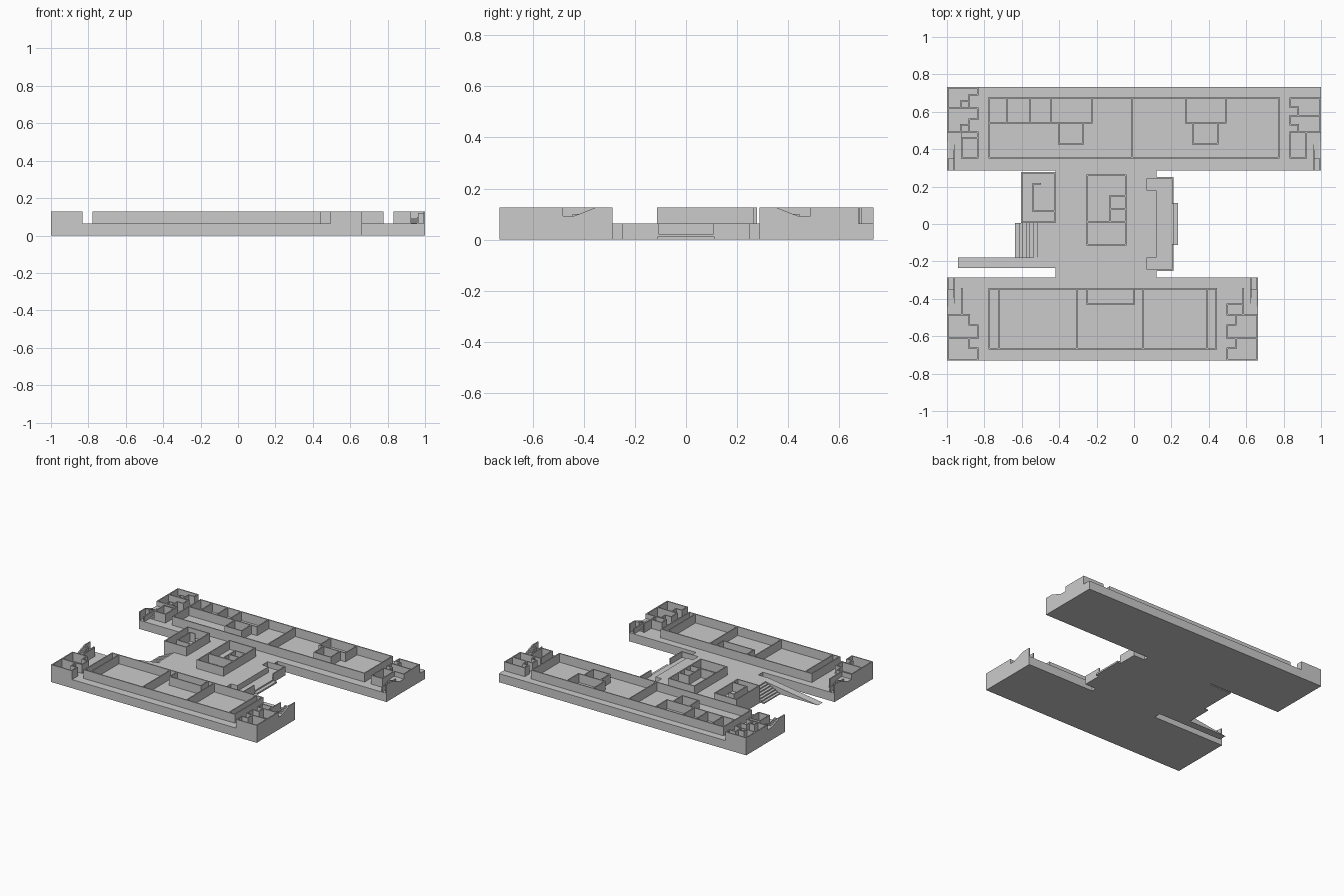
import bpy, bmesh

if "Cube" in bpy.data.objects:
    bpy.data.objects.remove(bpy.data.objects["Cube"])

F, H, T = 0.063, 0.127, 0.008   # floor level, wall top, wall thickness


def finish(name, bm):
    me = bpy.data.meshes.new(name)
    bmesh.ops.recalc_face_normals(bm, faces=bm.faces)
    bm.to_mesh(me)
    bm.free()
    ob = bpy.data.objects.new(name, me)
    bpy.context.collection.objects.link(ob)
    return ob


def prism(bm, pts, vec):
    vs = [bm.verts.new(p) for p in pts]
    f = bm.faces.new(vs)
    top = bmesh.ops.extrude_face_region(bm, geom=[f], use_keep_orig=True)
    bmesh.ops.translate(bm, vec=vec,
                        verts=[v for v in top['geom'] if isinstance(v, bmesh.types.BMVert)])


def box(bm, x0, x1, y0, y1, z0, z1):
    x0, x1 = sorted((x0, x1))
    y0, y1 = sorted((y0, y1))
    prism(bm, [(x0, y0, z0), (x1, y0, z0), (x1, y1, z0), (x0, y1, z0)], (0, 0, z1 - z0))


def walls(name, paths, z0=F, z1=H):
    """Thin walls along axis-aligned polylines."""
    bm = bmesh.new()
    h = T / 2
    for p in paths:
        for (ax, ay), (bx, by) in zip(p, p[1:]):
            box(bm, min(ax, bx) - h, max(ax, bx) + h, min(ay, by) - h, max(ay, by) + h, z0, z1)
    return finish(name, bm)


def rect(x0, x1, y0, y1):
    return [(x0, y0), (x1, y0), (x1, y1), (x0, y1), (x0, y0)]


# One flat base slab: two wings, the connecting hall and the west annex
bm = bmesh.new()
outline = [(-1, -.73), (.663, -.73), (.663, -.287), (.12, -.287), (.12, -.25), (.07, -.25),
           (.07, .25), (.12, .25), (.12, .287), (1, .287), (1, .733), (-1, .733), (-1, .287),
           (-.42, .287), (-.42, .278), (-.603, .278), (-.603, .005), (-.5, .005),
           (-.5, -.235), (-.42, -.235), (-.42, -.287), (-1, -.287)]
prism(bm, [(x, y, 0) for x, y in outline], (0, 0, F))
finish("base_slab", bm)

# North wing classroom block
walls("north_wing_walls", [
    rect(-.775, .775, .353, .675),
    [(-.775, .54), (-.225, .54), (-.225, .675)],
    *[[(x, .54), (x, .675)] for x in (-.68, -.555, -.445)],
    [(-.403, .54), (-.403, .43), (-.272, .43), (-.272, .54)],
    [(-.01, .353), (-.01, .675)],
    [(.278, .675), (.278, .54), (.49, .54), (.49, .675)],
    [(.315, .54), (.315, .43), (.448, .43), (.448, .54)]])

# South wing classroom block
walls("south_wing_walls", [
    rect(-.775, .44, -.667, -.345),
    *[[(x, -.667), (x, -.345)] for x in (-.722, -.305, .05, .392)],
    [(-.25, -.345), (-.25, -.43), (0, -.43), (0, -.345)]])


def end_block(name, xo, sx, sy, back, rooms):
    """Stair tower at a wing end: xo outer x, sx outward direction, sy outward y direction."""
    def X(d): return xo - sx * d
    # outer wall with the stair-shaped dip in its top
    bm = bmesh.new()
    prof = [(.287, F), (back, F), (back, H), (.487, H), (.487, .092), (.44, .092),
            (.35, H), (.287, H)]
    prism(bm, [(xo, sy * y, z) for y, z in prof], (-sx * T, 0, 0))
    finish(name + "_outer_wall", bm)
    # room walls
    h = T / 2
    walls(name + "_rooms", [[(X(max(d, h)), sy * min(y, back - h)) for d, y in p] for p in rooms])
    # two stair flights around a landing
    bm = bmesh.new()
    box(bm, X(0.005), X(.078), sy * .44, sy * .487, F, .092)
    n = 6
    for i in range(n):
        a, b = .35 + .09 * i / n, .35 + .09 * (i + 1) / n
        box(bm, X(.04), X(.078), sy * a, sy * b, F, F + .029 * (i + 1) / n)
        box(bm, X(.005), X(.037), sy * a, sy * b, F, H - .035 * (i + 1) / n)
    finish(name + "_stairs", bm)
    walls(name + "_stair_rail", [[(X(.038), sy * .291), (X(.038), sy * .44)]], F, .1)


# Room plans: (distance in from the outer wall, distance from y=0)
W = .165
ne = [[(0, .675), (W, .675), (W, .625), (.123, .625), (.123, .58)], [(0, .58), (W, .58)],
      [(W, .58), (W, .53), (.123, .53), (.123, .49)], [(0, .49), (W, .49)],
      [(W, .48), (W, .353), (.08, .353), (.08, .49)]]
nw = [[(0, .733), (W, .733), (W, .69), (.118, .69), (.118, .62)], [(0, .62), (W, .62)],
      [(.118, .655), (.075, .655), (.075, .62)],
      [(W, .62), (W, .56), (.118, .56), (.118, .49)], [(0, .49), (W, .49)],
      [(.118, .53), (.075, .53), (.075, .49)],
      [(W, .49), (W, .353), (.08, .353), (.08, .46), (W, .46)]]
south = [[(0, .73), (W, .73), (W, .665), (.118, .665), (.118, .61)], [(0, .61), (W, .61)],
         [(W, .61), (W, .54), (.118, .54), (.118, .485)], [(0, .485), (.118, .485)],
         [(.08, .345), (.08, .485)]]
se = south + [[(.08, .43), (W, .43), (W, .485), (.08, .485)]]
end_block("north_east_end", 1, 1, 1, .675, ne)
end_block("north_west_end", -1, -1, 1, .733, nw)
end_block("south_west_end", -1, -1, -1, .73, south)
end_block("south_east_end", .663, 1, -1, .73, se)

# Central core in the hall
walls("central_core", [rect(-.25, -.043, -.11, .26), [(-.25, .012), (-.043, .012)],
                       [(-.128, .012), (-.128, .15), (-.043, .15)], [(-.128, .08), (-.043, .08)]])

# West annex rooms
walls("west_annex", [[(-.5, .274), (-.599, .274), (-.599, .009), (-.424, .009), (-.424, .274),
                      (-.5, .274)],
                     [(-.5, .215), (-.538, .215), (-.538, .068), (-.424, .068)]])

# West entrance steps and ramp
bm = bmesh.new()
for i in range(7):
    box(bm, -.635 + .135 * i / 7, -.5, -.18, .005, F * i / 7, F * (i + 1) / 7)
finish("entrance_steps", bm)
bm = bmesh.new()
prism(bm, [(-.94, -.235, 0), (-.5, -.235, 0), (-.5, -.235, F)], (0, .055, 0))
finish("entrance_ramp", bm)

# East terrace: low floor, front step, rails
bm = bmesh.new()
box(bm, .07, .21, -.25, .25, 0, .022)
box(bm, .21, .235, -.112, .112, 0, .012)
box(bm, .07, .12, -.18, .18, .022, F)
finish("east_terrace", bm)
walls("terrace_rails", [[(.074, s * .246), (.206, s * .246), (.206, s * .112)] for s in (-1, 1)],
      .022, F)
